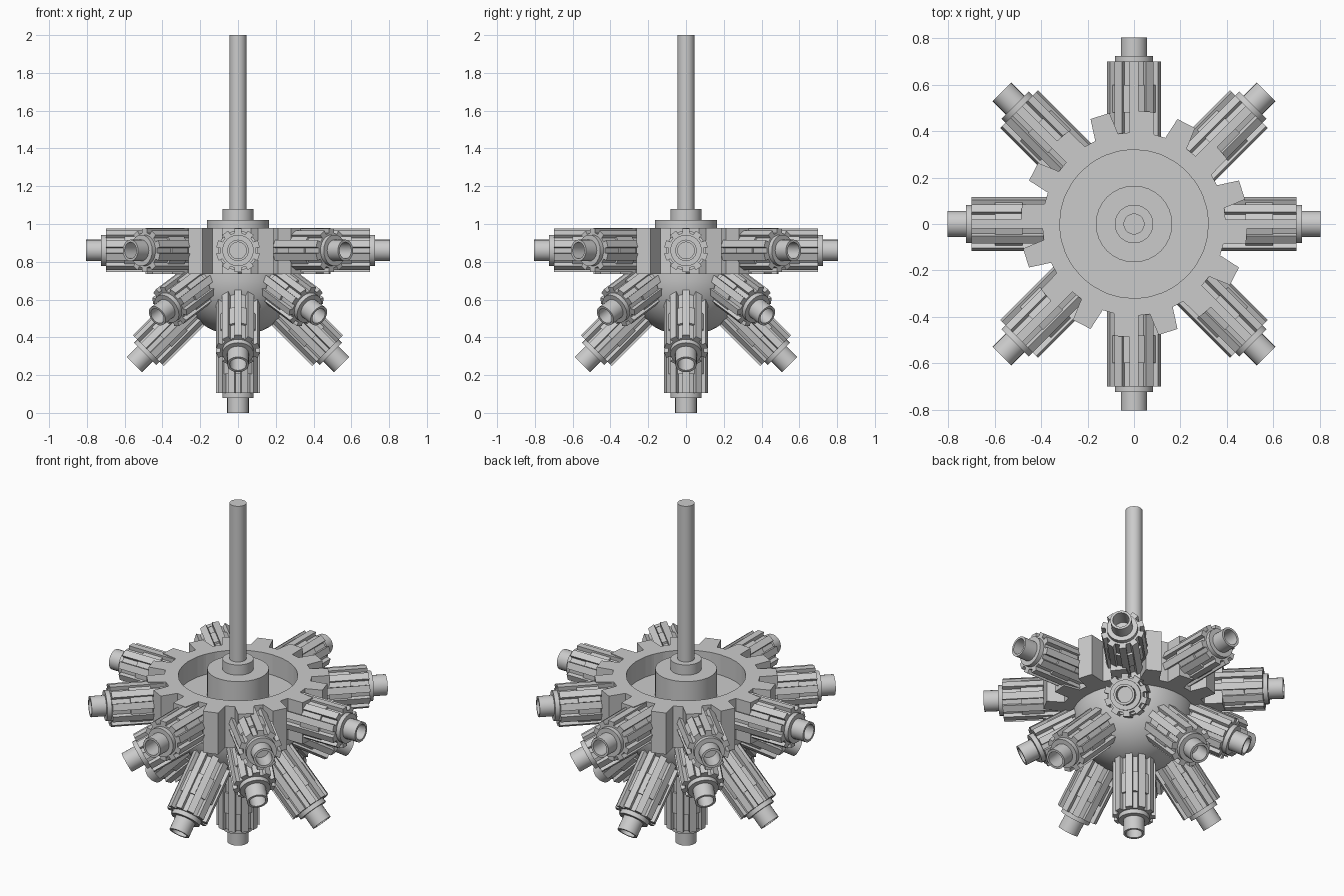
import bpy, bmesh
from math import sin, cos, pi, radians
from mathutils import Matrix

if "Cube" in bpy.data.objects:
    bpy.data.objects.remove(bpy.data.objects["Cube"])


def loft(bm, loops):
    """Skin a list of equal-length point loops and cap both ends."""
    rings = [[bm.verts.new(p) for p in lp] for lp in loops]
    n = len(rings[0])
    for a, b in zip(rings, rings[1:]):
        for i in range(n):
            j = (i + 1) % n
            bm.faces.new((a[i], a[j], b[j], b[i]))
    bm.faces.new(rings[0][::-1])
    bm.faces.new(rings[-1])


def ring(angles, r, z):
    return [(r * cos(a), r * sin(a), z) for a in angles]


def lathe(bm, profile, n=32):
    angles = [2 * pi * i / n for i in range(n)]
    loft(bm, [ring(angles, r, z) for r, z in profile])


def tooth_outline(n, root, tip, base_half, tip_half, phase=0):
    """(angle, radius) pairs of a gear with n teeth; halves in degrees."""
    out = []
    for i in range(n):
        c = phase + 360 * i / n
        for d, r in ((-base_half, root), (-tip_half, tip), (tip_half, tip), (base_half, root)):
            out.append((radians(c + d), r))
    return out


def gear_loop(outline, z):
    return [(r * cos(a), r * sin(a), z) for a, r in outline]


def mesh_from(name, bm):
    bmesh.ops.recalc_face_normals(bm, faces=bm.faces)
    me = bpy.data.meshes.new(name)
    bm.to_mesh(me)
    bm.free()
    return me


def add(name, me, matrix=Matrix()):
    ob = bpy.data.objects.new(name, me)
    bpy.context.collection.objects.link(ob)
    ob.matrix_world = matrix
    return ob


def smooth(ob):
    bpy.ops.object.select_all(action='DESELECT')
    ob.select_set(True)
    bpy.context.view_layer.objects.active = ob
    bpy.ops.object.shade_smooth_by_angle(angle=radians(30))


# Main gear with a round recess in its top
bm = bmesh.new()
outline = tooth_outline(16, 0.395, 0.49, 7.5, 5, 85)
angles = [a for a, r in outline]
loft(bm, [gear_loop(outline, 0.735), gear_loop(outline, 0.98),
          ring(angles, 0.32, 0.98), ring(angles, 0.32, 0.86)])
add("main_gear", mesh_from("main_gear", bm))

# Stepped hub and the tall shaft
bm = bmesh.new()
lathe(bm, [(0.165, 0.85), (0.165, 1.02), (0.083, 1.02), (0.083, 1.08),
           (0.045, 1.08), (0.045, 2.0)])
smooth(add("hub_and_shaft", mesh_from("hub_and_shaft", bm)))

# Dome under the gear
bm = bmesh.new()
lathe(bm, [(0.33 * cos(t), 0.74 - 0.33 * sin(t))
           for t in [radians(7.4 * i) for i in range(13)]], 40)
smooth(add("lower_dome", mesh_from("lower_dome", bm)))

# Pinion: finned body, collar and open pipe, pointing along local z
bm = bmesh.new()
fins = tooth_outline(10, 0.094, 0.117, 10.5, 9.5)
loft(bm, [gear_loop(fins, 0.36), gear_loop(fins, 0.70)])
blocks = tooth_outline(10, 0.08, 0.106, 8, 7.5, 18)
loft(bm, [gear_loop(blocks, 0.48), gear_loop(blocks, 0.60)])
lathe(bm, [(0.083, 0.69), (0.083, 0.725), (0.057, 0.725), (0.057, 0.805),
           (0.044, 0.805), (0.044, 0.70)], 24)
pinion = mesh_from("pinion", bm)


def place(name, azimuth, pitch, z, shift=0):
    m = (Matrix.Translation((0, 0, z)) @ Matrix.Rotation(radians(azimuth), 4, 'Z')
         @ Matrix.Rotation(radians(90 + pitch), 4, 'Y') @ Matrix.Translation((0, 0, shift)))
    return add(name, pinion, m)


# Bottom pinion, level row of eight, and two sloping rows of four
smooth(place("bottom_pinion", 0, 90, 0.805))
for i in range(8):
    place(f"level_pinion_{i}", 45 * i, 0, 0.86)
for i in range(4):
    place(f"steep_pinion_{i}", 90 * i, 45, 0.805, -0.029)
    place(f"shallow_pinion_{i}", 90 * i + 45, 28, 0.835, -0.12)
